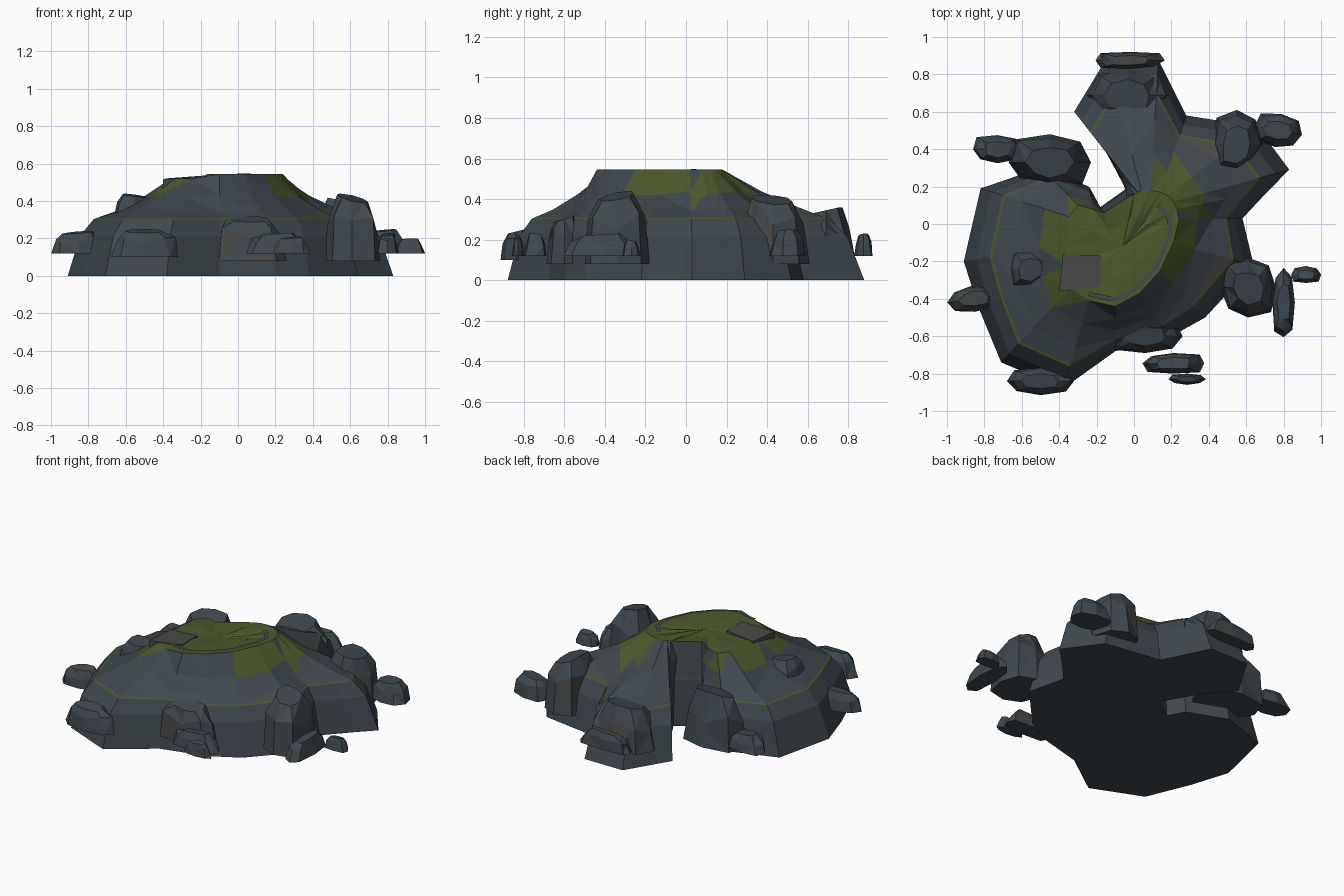
import bpy, bmesh, math, random
from mathutils import Vector

if "Cube" in bpy.data.objects:
    bpy.data.objects.remove(bpy.data.objects["Cube"])

random.seed(7)


def material(name, rgb):
    m = bpy.data.materials.new(name)
    m.diffuse_color = (*rgb, 1)
    m.use_nodes = True
    m.node_tree.nodes["Principled BSDF"].inputs["Base Color"].default_value = m.diffuse_color
    return m


ROCK = material("dark_rock", (0.050, 0.066, 0.078))
GRASS = material("grass", (0.070, 0.100, 0.024))
BROWN = material("weathered_rock", (0.068, 0.068, 0.066))


def finish(bm, name, mats):
    bmesh.ops.recalc_face_normals(bm, faces=bm.faces)
    mesh = bpy.data.meshes.new(name)
    bm.to_mesh(mesh)
    bm.free()
    for m in mats:
        mesh.materials.append(m)
    ob = bpy.data.objects.new(name, mesh)
    bpy.context.collection.objects.link(ob)
    return ob


def loft(bm, rings):
    """Join equal-length rings with quads and return the vertex rings."""
    vs = [[bm.verts.new(p) for p in r] for r in rings]
    n = len(vs[0])
    for a, b in zip(vs, vs[1:]):
        for i in range(n):
            j = (i + 1) % n
            bm.faces.new((a[i], a[j], b[j], b[i]))
    return vs


# Island: each ray runs from the shoreline (x, y) to the plateau rim (x, y)
RAYS = [(.58, .03, .24, .02), (.72, .18, .23, .08), (.83, .29, .21, .12),
        (.66, .52, .18, .15), (.28, .58, .14, .17), (.13, .88, .09, .18),
        (-.15, .88, .04, .18), (-.32, .60, .02, .17), (-.17, .42, 0, .16),
        (-.04, .19, -.04, .14), (-.18, .09, -.16, .06), (-.24, .20, -.22, .08),
        (-.50, .30, -.30, .10), (-.82, .19, -.35, .04), (-.91, -.20, -.36, -.10),
        (-.83, -.45, -.36, -.22), (-.71, -.74, -.34, -.34), (-.38, -.88, -.24, -.41),
        (-.10, -.68, -.10, -.44), (.20, -.60, .03, -.37), (.38, -.50, .14, -.25),
        (.64, -.22, .21, -.10)]
# Cliff, mossy ledge, then a concave slope up to the plateau
STEPS = [(0, 0), (.12, .215), (.25, .302), (.275, .308), (.47, .352), (.73, .43), (1, .545)]


def ray_ring(t, z, jitter=0.0):
    ring = []
    for x0, y0, x1, y1 in RAYS:
        dz = random.uniform(-jitter, jitter)
        drop = .025 if t == 1 and x1 < -.2 else 0
        ring.append((x0 + (x1 - x0) * t, y0 + (y1 - y0) * t, z + dz - drop))
    return ring


bm = bmesh.new()
rings = [ray_ring(t, z, .012 if t > .3 and t < 1 else 0) for t, z in STEPS]
centre = Vector((-.06, -.12, .535))
rings.append([Vector(p).lerp(centre, .5) + Vector((0, 0, random.uniform(-.012, .008)))
              for p in rings[-1]])
vs = loft(bm, rings)
c = bm.verts.new(centre)
n = len(RAYS)
for i in range(n):
    bm.faces.new((vs[-1][i], vs[-1][(i + 1) % n], c))
bm.faces.new(vs[0][::-1])
bmesh.ops.triangulate(bm, faces=[f for f in bm.faces if f.calc_center_median().z > .32])
bm.normal_update()
for f in bm.faces:
    p = f.calc_center_median()
    west = p.x < -.2 and p.y > -.42
    east = p.x > .1 and p.y > -.25 and p.x < .5
    if p.z > .515 or .303 < p.z < .307:
        f.material_index = 1
    elif p.z > .40 and (west or east) and random.random() < .75:
        f.material_index = 1
    elif p.z > .3 and random.random() < .12:
        f.material_index = 2
finish(bm, "island_body", [ROCK, GRASS, BROWN])


# Boulders: blocky eight-sided rocks with a shoulder and a tilted top
def boulder(name, x, y, rx, ry, z0, z1, rot=0):
    bm = bmesh.new()
    h, a0 = z1 - z0, math.radians(rot)
    tilt = random.uniform(0, math.tau)
    rings = []
    wob = [1 if i % 2 == 0 else random.uniform(.95, 1.24) for i in range(8)]
    for s, t in ((1, 0), (.87, .58), (.56, .93)):
        ring = []
        for i in range(8):
            a = math.tau * i / 8
            k = s * wob[i] * (random.uniform(.88, 1.08) if t else 1)
            px, py = rx * k * math.cos(a), ry * k * math.sin(a)
            dz = h * (.07 * math.cos(a - tilt) if t > .6 else random.uniform(-.15, .15) if t else 0)
            ring.append((x + px * math.cos(a0) - py * math.sin(a0),
                         y + px * math.sin(a0) + py * math.cos(a0), z0 + h * t + dz))
        rings.append(ring)
    vs = loft(bm, rings)
    bm.faces.new(vs[0][::-1])
    bm.faces.new(vs[-1])
    bmesh.ops.triangulate(bm, faces=[f for f in bm.faces if len(f.verts) == 4])
    for f in bm.faces:
        f.material_index = int(random.random() < .05)
    finish(bm, name, [ROCK, BROWN])


LARGE = [(-.45, .33, .22, .15, .08, .42), (.55, .43, .14, .18, .08, .42),
         (.61, -.34, .15, .16, .08, .44), (.06, -.60, .20, .09, .08, .32),
         (-.50, -.84, .18, .075, .10, .25), (-.03, .69, .22, .15, .08, .36),
         (-.55, -.24, .12, .11, .28, .44)]
SMALL = [(-.73, .40, .13, .075, .12, .23, 0), (.77, .50, .13, .09, .12, .25, -10),
         (.80, -.42, .06, .185, .12, .23, 0), (.92, -.27, .08, .045, .12, .20, 0),
         (.21, -.745, .165, .055, .12, .23, 0), (.285, -.83, .10, .03, .12, .21, 0),
         (-.86, -.40, .14, .07, .12, .24, 8), (-.02, .875, .185, .045, .12, .23, 0)]
for i, b in enumerate(LARGE):
    boulder(f"large_boulder_{i + 1}", *b)
for i, b in enumerate(SMALL):
    boulder(f"small_rock_{i + 1}", *b)

# Bare rock slab on the plateau's west edge
bm = bmesh.new()
vs = loft(bm, [[(-.40, -.36, z - .02), (-.18, -.33, z), (-.18, -.17, z), (-.38, -.16, z - .015)]
               for z in (.46, .536)])
bm.faces.new(vs[0][::-1])
bm.faces.new(vs[1])
finish(bm, "plateau_slab", [BROWN])

# Worn stone strip just inside the plateau rim
PATH = [(.13, .10), (.19, .03), (.19, -.06), (.12, -.23), (.02, -.34), (-.10, -.405), (-.24, -.375)]
bm = bmesh.new()
prev = None
for x, y in PATH:
    d = (Vector((x, y)) - Vector((-.08, -.1))).normalized() * .012
    pair = [bm.verts.new((x + s * d.x, y + s * d.y, .549)) for s in (-1, 1)]
    if prev:
        bm.faces.new((prev[0], prev[1], pair[1], pair[0]))
    prev = pair
finish(bm, "rim_stone_strip", [BROWN])
